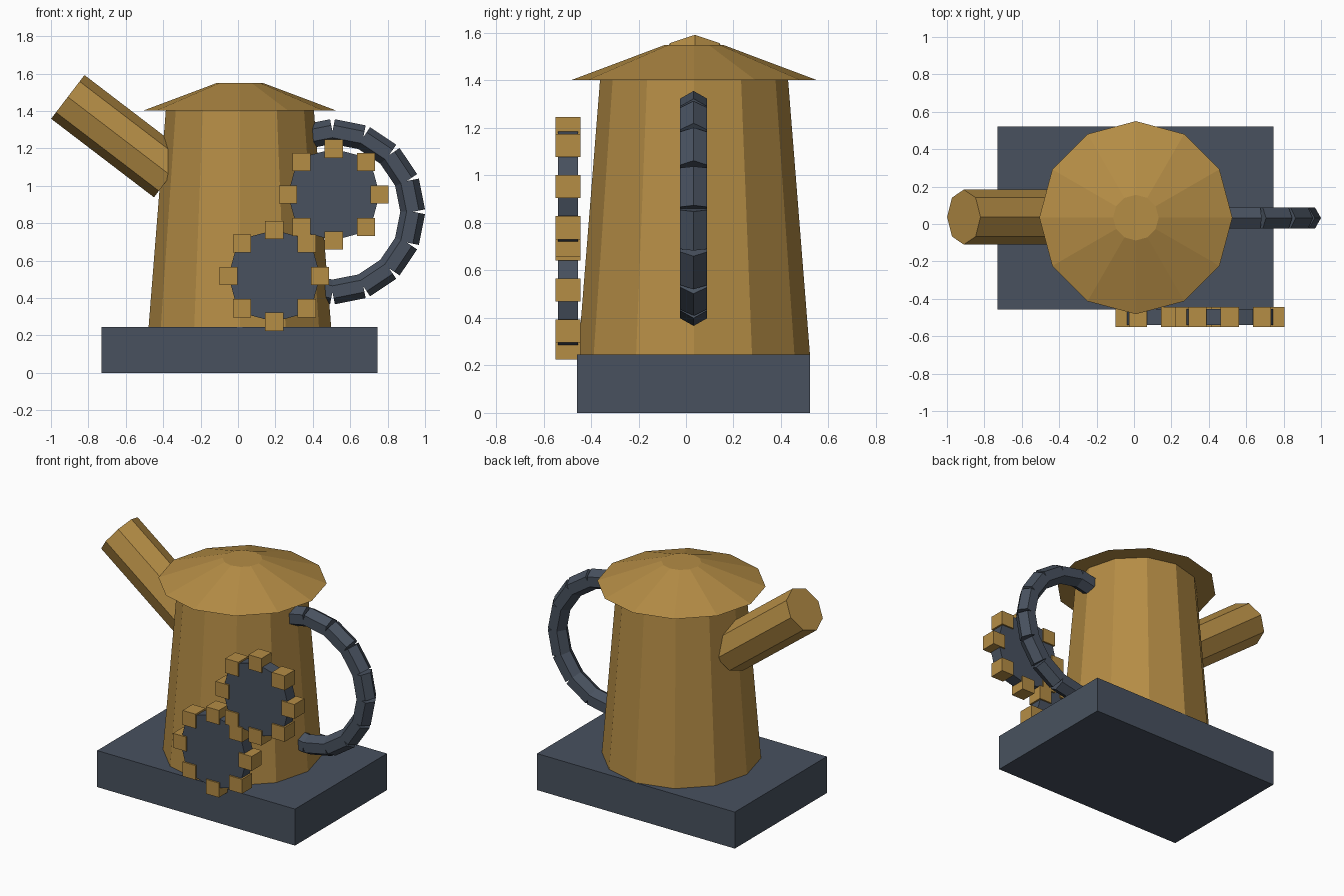
import bpy, bmesh
from math import sin, cos, pi, radians
from mathutils import Vector, Matrix

if "Cube" in bpy.data.objects:
    bpy.data.objects.remove(bpy.data.objects["Cube"])


def material(name, rgb):
    m = bpy.data.materials.new(name)
    m.use_nodes = True
    m.diffuse_color = (*rgb, 1)
    m.node_tree.nodes["Principled BSDF"].inputs["Base Color"].default_value = (*rgb, 1)
    return m


BRASS = material("brass", (0.462, 0.266, 0.06))
IRON = material("dark iron", (0.065, 0.083, 0.114))
CX, CY = 0.01, 0.034      # axis of the pot


def finish(name, bm, mat):
    mesh = bpy.data.meshes.new(name)
    bm.to_mesh(mesh)
    bm.free()
    mesh.materials.append(mat)
    obj = bpy.data.objects.new(name, mesh)
    bpy.context.collection.objects.link(obj)
    return obj


def add_box(bm, centre, size):
    bmesh.ops.create_cube(bm, size=1, matrix=Matrix.Translation(centre) @ Matrix.Diagonal((*size, 1)))


def add_tube(bm, start, end, r1, r2, sides, side_dir):
    """Capped frustum from start to end, with a corner pointing along side_dir."""
    start, end = Vector(start), Vector(end)
    z = (end - start).normalized()
    y = Vector(side_dir)
    y = (y - z * y.dot(z)).normalized()
    rot = Matrix((y.cross(z), y, z)).transposed().to_4x4()
    bmesh.ops.create_cone(bm, cap_ends=True, segments=sides, radius1=r1, radius2=r2,
                          depth=(end - start).length,
                          matrix=Matrix.Translation((start + end) / 2) @ rot)


def tube(name, mat, *args):
    bm = bmesh.new()
    add_tube(bm, *args)
    return finish(name, bm, mat)


# Base slab
bm = bmesh.new()
add_box(bm, (0.008, 0.032, 0.123), (1.475, 0.98, 0.246))
finish("base", bm, IRON)

# Tapered pot, lid and spout
tube("pot_body", BRASS, (CX, CY, 0.246), (CX, CY, 1.402), 0.488, 0.396, 12, (0, 1, 0))
tube("lid", BRASS, (CX, CY, 1.402), (CX, CY, 1.55), 0.516, 0.122, 12, (0, 1, 0))
tube("spout", BRASS, (-0.36, 0.037, 1.055), (-0.91, 0.037, 1.475), 0.147, 0.147, 8, (0, 1, 0))

# Handle: straight hexagonal links along an arc
bm = bmesh.new()
step = radians(22.5)


def arc_point(a):
    return Vector((0.505 + 0.43 * cos(a), 0.032, 0.861 + 0.43 * sin(a)))


for i in range(-5, 5):
    mid = (i + 0.5) * step
    add_tube(bm, arc_point(i * step), arc_point((i + 1) * step), 0.066, 0.066, 6,
             (cos(mid), 0, sin(mid)))
finish("handle", bm, IRON)

# Two gears: iron disc with eight square brass teeth
GEAR_Y, GEAR_R = -0.497, 0.245
for name, x, z in (("upper_gear", 0.512, 0.953), ("lower_gear", 0.194, 0.518)):
    tube(name + "_disc", IRON, (x, GEAR_Y + 0.043, z), (x, GEAR_Y - 0.043, z),
         GEAR_R, GEAR_R, 12, (0, 0, 1))
    bm = bmesh.new()
    for k in range(8):
        a = k * pi / 4
        add_box(bm, (x + GEAR_R * cos(a), GEAR_Y, z + GEAR_R * sin(a)), (0.097, 0.107, 0.097))
    finish(name + "_teeth", bm, BRASS)
